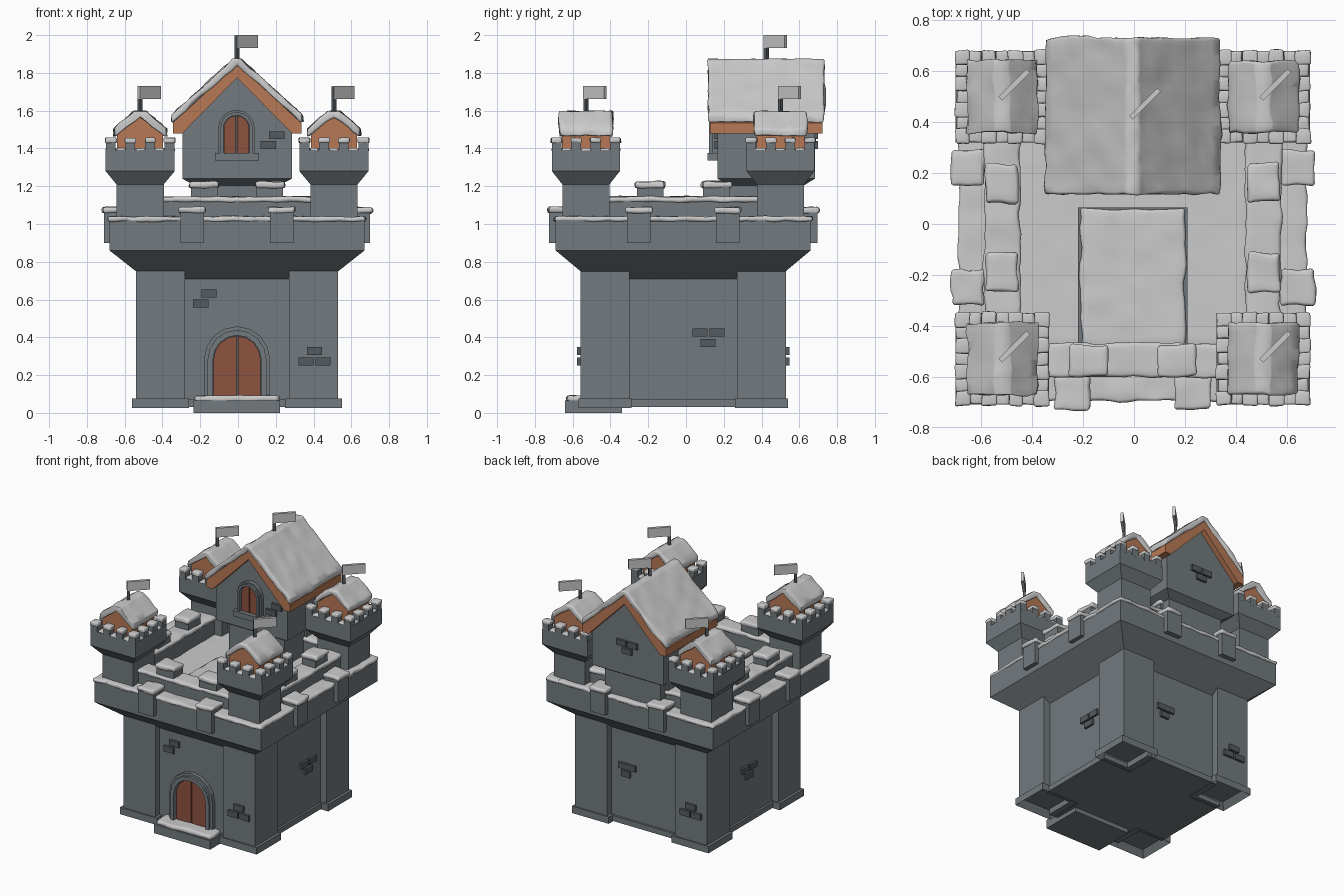
import bpy, bmesh, math
from mathutils import Vector, Matrix, noise

if "Cube" in bpy.data.objects:
    bpy.data.objects.remove(bpy.data.objects["Cube"])

def mat(name, rgb):
    m = bpy.data.materials.new(name)
    m.diffuse_color = (*rgb, 1)
    m.use_nodes = True
    m.node_tree.nodes["Principled BSDF"].inputs["Base Color"].default_value = m.diffuse_color
    return m

STONE = mat("stone", (0.17, 0.195, 0.21))
BRICK = mat("brick", (0.09, 0.105, 0.115))
ORANGE = mat("roof_boards", (0.48, 0.19, 0.09))
DOOR = mat("door_wood", (0.27, 0.085, 0.05))

def finish(name, bm, m=None):
    bmesh.ops.recalc_face_normals(bm, faces=bm.faces[:])
    me = bpy.data.meshes.new(name)
    bm.to_mesh(me)
    bm.free()
    o = bpy.data.objects.new(name, me)
    bpy.context.collection.objects.link(o)
    if m:
        me.materials.append(m)
    return o

def prism_bm(pts, y0, y1):
    bm = bmesh.new()
    f = bm.faces.new([bm.verts.new((x, y0, z)) for x, z in pts])
    r = bmesh.ops.extrude_face_region(bm, geom=[f])
    bmesh.ops.translate(bm, vec=(0, y1 - y0, 0),
                        verts=[v for v in r["geom"] if isinstance(v, bmesh.types.BMVert)])
    return bm

def rect(x0, x1, z0, z1):
    return [(x0, z0), (x1, z0), (x1, z1), (x0, z1)]

def prism(name, pts, y0, y1, m=STONE):
    return finish(name, prism_bm(pts, y0, y1), m)

def box(name, x0, x1, y0, y1, z0, z1, m=STONE):
    return prism(name, rect(x0, x1, z0, z1), y0, y1, m)

def loft(name, cx, cy, rings, m=STONE):
    """Stacked rectangles (half x, half y, z) joined into one solid."""
    bm = bmesh.new()
    rows = [[bm.verts.new((cx + sx * hx, cy + sy * hy, z))
             for sx, sy in ((-1, -1), (1, -1), (1, 1), (-1, 1))] for hx, hy, z in rings]
    for a, b in zip(rows, rows[1:]):
        for i in range(4):
            j = (i + 1) % 4
            bm.faces.new((a[i], a[j], b[j], b[i]))
    bm.faces.new(rows[0][::-1])
    bm.faces.new(rows[-1])
    return finish(name, bm, m)

def snow(name, pts, y0, y1, step=0.035, amp=0.014, bevel=0.013):
    """Lumpy, rounded snow layer from a front profile."""
    bm = prism_bm(pts, y0, y1)
    xs = [p[0] for p in pts]
    for axis, a, b in ((0, min(xs), max(xs)), (1, y0, y1)):
        n = max(2, round((b - a) / step))
        for i in range(1, n):
            co, no = Vector(), Vector()
            co[axis], no[axis] = a + (b - a) * i / n, 1
            bmesh.ops.bisect_plane(bm, geom=bm.verts[:] + bm.edges[:] + bm.faces[:],
                                   plane_co=co, plane_no=no, dist=1e-5)
    for v in bm.verts:
        d = noise.noise_vector(v.co * 14) * amp
        v.co += Vector((d.x, d.y, d.z * 0.5))
    for f in bm.faces:
        f.smooth = True
    o = finish(name, bm)
    bv = o.modifiers.new("round", "BEVEL")
    bv.width, bv.segments, bv.limit_method, bv.angle_limit = bevel, 3, "ANGLE", math.radians(50)
    return o

def snow_box(name, x0, x1, y0, y1, z0, z1, **k):
    return snow(name, rect(x0, x1, z0, z1), y0, y1, **k)

def arch(cx, w, z0, spring, n=8):
    return [(cx - w, z0)] + [(cx - w * math.cos(math.pi * i / n), spring + w * 1.02 * math.sin(math.pi * i / n))
                             for i in range(n + 1)] + [(cx + w, z0)]

CX, CY = -0.005, -0.015

# main body: recessed core with flare, four corner pillars, hollow-bottomed plinths
loft("body_core", CX, CY, [(.485, .495, .07), (.485, .495, .71), (.675, .675, .86), (.675, .675, 1.0)])
for sx in (-1, 1):
    for sy in (-1, 1):
        px, py = CX + sx * .405, CY + sy * .414
        box("corner_pillar", px - .13, px + .13, py - .13, py + .13, .07, .755)
        bm = prism_bm(rect(px - .15, px + .15, .025, .075), py - .14, py + .14)
        bmesh.ops.recalc_face_normals(bm, faces=bm.faces[:])
        f = min(bm.faces, key=lambda f: f.calc_center_median().z)
        bmesh.ops.inset_region(bm, faces=[f], thickness=.045)
        bmesh.ops.translate(bm, verts=f.verts[:], vec=(0, 0, .045))
        finish("corner_plinth", bm, STONE)
box("plinth_core_x", CX - .5, CX + .5, CY - .3, CY + .3, .03, .07)
box("plinth_core_y", CX - .3, CX + .3, CY - .51, CY + .51, .03, .07)

# parapets and merlons, each stone block capped with snow
def wall(name, x0, x1, y0, y1, z0, z1, zs):
    box(name, x0, x1, y0, y1, z0, z1)
    snow_box(name + "_snow", x0 - .008, x1 + .008, y0 - .008, y1 + .008, z1 - .005, zs)

H = .675
for s in (-1, 1):
    xa, xb = sorted((CX + s * H, CX + s * .575))
    wall("side_parapet", xa, xb, CY - H, CY + H, .86, 1.018, 1.04)
    ya, yb = sorted((CY + s * H, CY + s * .575))
    wall("end_parapet", CX - .575, CX + .575, ya, yb, .86, 1.018, 1.04)
    xa, xb = sorted((CX + s * .575, CX + s * .45))
    wall("side_inner_wall", xa, xb, -.59, .56, .95, 1.12, 1.145)
    for t in (-1, 1):
        # outer merlons on all four sides
        xa, xb = sorted((CX + s * .705, CX + s * .59))
        yc = CY + t * .235
        wall("side_merlon", xa, xb, yc - .062, yc + .062, .9, 1.062, 1.09)
        ya, yb = sorted((CY + s * .71, CY + s * .59))
        xc = CX + t * .237
        wall("end_merlon", xc - .062, xc + .062, ya, yb, .9, 1.062, 1.09)
        # inner merlons on all four sides
        xi, yi = CX + s * .515, CY + t * .175
        wall("inner_side_merlon", xi - .055, xi + .055, yi - .07, yi + .07, 1.1, 1.195, 1.225)
        xi, yi = CX + t * .173, CY + s * .522
        wall("inner_end_merlon", xi - .07, xi + .07, yi - .053, yi + .053, 1.1, 1.195, 1.225)
    yi = CY + s * .52
    wall("end_inner_wall", CX - .45, CX + .45, yi - .06, yi + .06, .95, 1.12, 1.145)

# courtyard floor with a raised slab
snow_box("floor_snow", CX - .455, CX + .455, -.48, .5, .98, 1.012, amp=.006)
box("floor_slab", -.22, .21, -.48, .065, .98, 1.022)
snow_box("slab_snow", -.21, .2, -.48, .06, 1.01, 1.036)

def flag(x, y, z0, z1):
    rot = Matrix.Translation((x, y, 0)) @ Matrix.Rotation(math.pi / 4, 4, "Z")
    for o in (box("flag_pole", -.01, .01, -.009, .009, z0, z1 - .005, BRICK),
              box("flag", -.01, .145, -.01, .01, z1 - .068, z1, None)):
        o.data.transform(rot)

# corner towers
for tx in (-.518, .508):
    for ty in (-.53, .5):
        loft("tower", tx, ty, [(.125, .125, .95), (.125, .125, 1.21), (.183, .18, 1.28), (.183, .18, 1.392)])
        for i in range(7):
            for j in range(7):
                if i in (0, 6) or j in (0, 6):
                    mx, my = tx + (i - 3) * .052, ty + (j - 3) * .0515
                    # merlons on even positions, low snow in the gaps
                    top = 1.392
                    if i % 2 == 0 and j % 2 == 0:
                        top = 1.437
                        box("tower_merlon", mx - .026, mx + .026, my - .026, my + .026, 1.38, top)
                    r = .029 if top > 1.4 else .025
                    snow_box("tower_rim_snow", mx - r, mx + r, my - r, my + r, top - .008,
                             top + (.02 if top > 1.4 else .01), bevel=.008, amp=.008)
        prism("tower_house", [(tx - .122, 1.38), (tx + .122, 1.38), (tx + .122, 1.475), (tx, 1.575), (tx - .122, 1.475)],
              ty - .127, ty + .127, ORANGE)
        snow("tower_roof_snow", [(tx - .138, 1.462), (tx, 1.565), (tx + .138, 1.462), (tx + .138, 1.505),
                                 (tx + .03, 1.597), (tx - .03, 1.597), (tx - .138, 1.505)],
             ty - .142, ty + .142, bevel=.012)
        flag(tx, ty, 1.57, 1.73)

# keep: shaft, flare, gabled upper house
KX, KY = -.005, .425
loft("keep_shaft", KX, KY, [(.225, .2, .95), (.225, .2, 1.205), (.29, .258, 1.24), (.29, .258, 1.3)])
prism("keep_house", [(KX - .29, 1.24), (KX + .29, 1.24), (KX + .29, 1.5), (KX, 1.8), (KX - .29, 1.5)], KY - .258, KY + .258)
prism("keep_roof", [(KX - .34, 1.48), (KX - .29, 1.48), (KX, 1.775), (KX + .29, 1.48), (KX + .34, 1.48),
                    (KX + .34, 1.535), (KX, 1.848), (KX - .34, 1.535)], KY - .298, KY + .298, ORANGE)
snow("keep_roof_snow", [(KX - .343, 1.535), (KX, 1.84), (KX + .343, 1.535), (KX + .343, 1.578), (KX + .02, 1.874),
                        (KX - .02, 1.874), (KX - .343, 1.578)], KY - .308, KY + .308)
flag(KX, KY, 1.85, 2.0)

# arched openings: stepped frame, two leaves with a thin centre seam
def opening(name, cx, y, w, wf, z0, spring):
    wm = w + (wf - w) * .6
    prism(name + "_outer_frame", arch(cx, wf, z0, spring) + arch(cx, wm, z0, spring)[::-1], y - .028, y + .02)
    prism(name + "_inner_frame", arch(cx, wm, z0, spring) + arch(cx, w, z0, spring)[::-1], y - .045, y + .02)
    prism(name + "_backing", arch(cx, w, z0, spring), y - .01, y + .02, BRICK)
    half = [p for p in arch(cx, w - .003, z0, spring) if p[0] < cx - .006]
    top = spring + (w - .003) * 1.02
    left = half + [(cx - .004, top), (cx - .004, z0)]
    prism(name + "_left_leaf", left, y - .02, y, DOOR)
    prism(name + "_right_leaf", [(2 * cx - x, z) for x, z in left], y - .02, y, DOOR)

opening("gate", CX, -.51, .128, .175, .07, .28)
opening("window", KX - .003, KY - .258, .07, .097, 1.36, 1.505)
box("window_sill", KX - .118, KX + .115, .115, .18, 1.335, 1.375)
box("front_step", -.235, .222, -.64, -.34, 0, .065)
snow_box("step_snow", -.225, .215, -.63, -.49, .058, .092)

# raised bricks: face frame angle 0 front, 90 right, 180 back, 270 left
def bricks(angle, depth, spots, center=(CX, CY), w=.08, h=.042):
    rot = Matrix.Translation((center[0], center[1], 0)) @ Matrix.Rotation(math.radians(angle), 4, "Z")
    for u, z in spots:
        o = box("wall_brick", u - w / 2, u + w / 2, -depth - .017, -depth + .02, z - h / 2, z + h / 2, BRICK)
        o.data.transform(rot)

trio_low = [(.41, .327), (.365, .272), (.455, .272)]
bricks(0, .545, trio_low)
bricks(180, .545, trio_low)
bricks(0, .495, [(-.148, .632), (-.192, .578)])
trio = [(.09, .425), (.18, .425), (.132, .37)]
bricks(90, .485, trio)
bricks(270, .485, [(u - .13, z) for u, z in trio])
bricks(180, .495, [(-.175, .455), (-.105, .455), (-.15, .4)], w=.068)
bricks(0, .258, [(.21, 1.47), (.165, 1.418)], (KX, KY))
bricks(180, .258, [(-.045, 1.47), (.045, 1.47), (0, 1.418)], (KX, KY))
